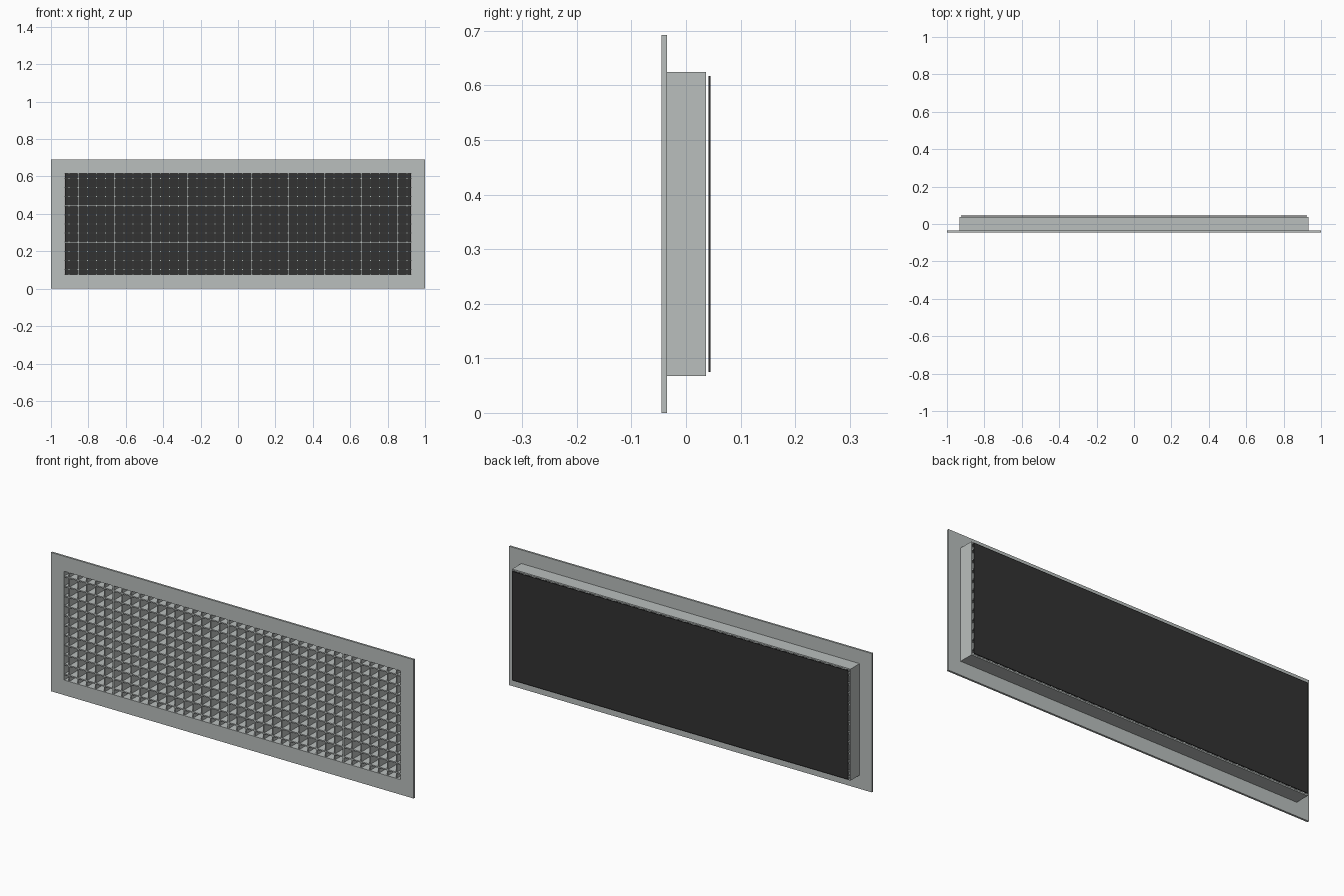
import bpy
import bmesh
from mathutils import Matrix, Vector

cube = bpy.data.objects.get("Cube")
if cube:
    bpy.data.objects.remove(cube, do_unlink=True)

MID_Z = 0.346               # height of the grille centre
OPEN_X, OPEN_Z = 0.927, 0.271   # half size of the opening
PITCH = 0.0488              # spacing of the blades
BLADE = 0.006               # blade thickness


def make_material(name, rgb):
    mat = bpy.data.materials.new(name)
    mat.use_nodes = True
    colour = (*rgb, 1.0)
    mat.diffuse_color = colour
    bsdf = next(n for n in mat.node_tree.nodes if n.type == 'BSDF_PRINCIPLED')
    bsdf.inputs["Base Color"].default_value = colour
    return mat


def finish(name, bm, mat):
    bmesh.ops.recalc_face_normals(bm, faces=bm.faces)
    mesh = bpy.data.meshes.new(name)
    bm.to_mesh(mesh)
    bm.free()
    mesh.materials.append(mat)
    obj = bpy.data.objects.new(name, mesh)
    bpy.context.collection.objects.link(obj)
    return obj


def add_box(bm, x, z, half_x, half_z, y0, y1):
    size = Vector((2 * half_x, y1 - y0, 2 * half_z))
    place = Matrix.Translation((x, (y0 + y1) / 2, MID_Z + z))
    bmesh.ops.create_cube(bm, size=1, matrix=place @ Matrix.Diagonal(size).to_4x4())


def make_frame(name, half_x, half_z, y0, y1, mat):
    """Rectangular ring around the grille opening."""
    bm = bmesh.new()
    corners = [(-1, -1), (1, -1), (1, 1), (-1, 1)]
    loops = [[bm.verts.new((sx * hx, y, MID_Z + sz * hz)) for sx, sz in corners]
             for hx, hz, y in ((half_x, half_z, y0), (half_x, half_z, y1),
                               (OPEN_X, OPEN_Z, y1), (OPEN_X, OPEN_Z, y0))]
    for a, b in zip(loops, loops[1:] + loops[:1]):
        for i in range(4):
            j = (i + 1) % 4
            bm.faces.new((a[i], a[j], b[j], b[i]))
    return finish(name, bm, mat)


def make_blades(name, count, upright, y0, y1, mat):
    bm = bmesh.new()
    for i in range(count):
        offset = (i - (count - 1) / 2) * PITCH
        if upright:
            add_box(bm, offset, 0, BLADE / 2, OPEN_Z, y0, y1)
        else:
            add_box(bm, 0, offset, OPEN_X, BLADE / 2, y0, y1)
    return finish(name, bm, mat)


metal = make_material("light grey metal", (0.49, 0.52, 0.51))
dark = make_material("dark grey backing", (0.032, 0.032, 0.032))

# Front flange and the collar behind it
make_frame("front_flange", 1.0, MID_Z, -0.045, -0.035, metal)
make_frame("duct_collar", 0.933, 0.278, -0.035, 0.037, metal)

# Crossing blades of the grille
make_blades("upright_blades", 38, True, -0.042, 0.035, metal)
make_blades("level_blades", 11, False, -0.042, 0.035, metal)

# Thin backing sheet just clear of the collar
bm = bmesh.new()
add_box(bm, 0, 0, 0.926, OPEN_Z, 0.041, 0.045)
finish("backing_sheet", bm, dark)
